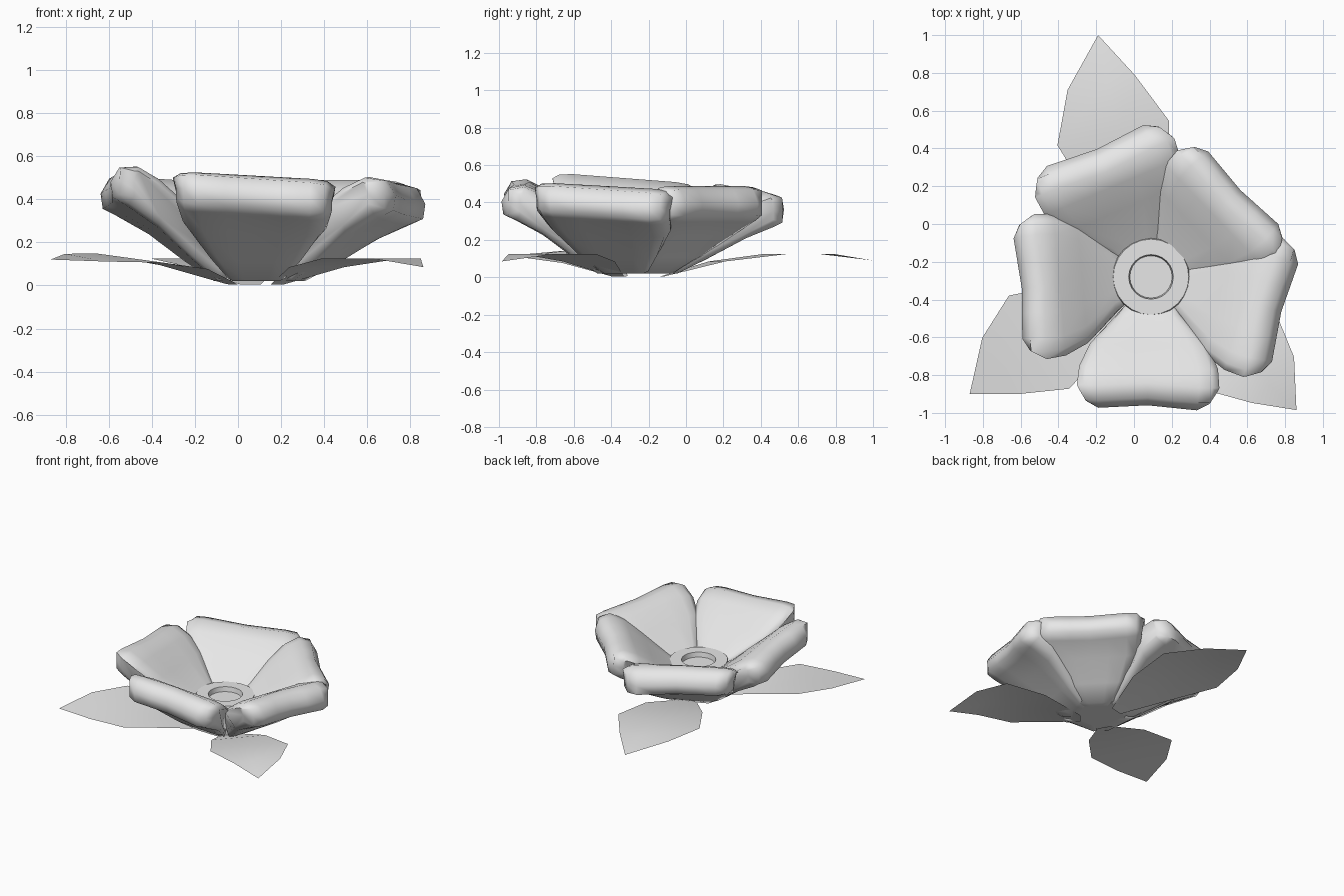
import bpy, bmesh, math

if "Cube" in bpy.data.objects:
    bpy.data.objects.remove(bpy.data.objects["Cube"], do_unlink=True)

CENTRE = (0.09, -0.28)
grey = bpy.data.materials.new("pale grey")
grey.use_nodes = True
grey.diffuse_color = (0.8, 0.8, 0.8, 1)
grey.node_tree.nodes["Principled BSDF"].inputs["Base Color"].default_value = (0.8, 0.8, 0.8, 1)


def make_object(name, bm, angle, smooth=60):
    bmesh.ops.recalc_face_normals(bm, faces=bm.faces)
    mesh = bpy.data.meshes.new(name)
    bm.to_mesh(mesh)
    bm.free()
    mesh.materials.append(grey)
    obj = bpy.data.objects.new(name, mesh)
    bpy.context.collection.objects.link(obj)
    obj.location = (*CENTRE, 0)
    obj.rotation_euler.z = math.radians(angle)
    bpy.ops.object.select_all(action='DESELECT')
    obj.select_set(True)
    bpy.context.view_layer.objects.active = obj
    bpy.ops.object.shade_smooth_by_angle(angle=math.radians(smooth))


def bridge(bm, a, b, closed=True):
    n = len(a)
    for i in range(n if closed else n - 1):
        j = (i + 1) % n
        bm.faces.new((a[i], a[j], b[j], b[i]))


# Petal section: radius, height, half width, from inner base over the lip to the underside
SECTION = [(0.06, 0.17, 0.07), (0.20, 0.25, 0.17), (0.36, 0.37, 0.32), (0.48, 0.46, 0.375),
           (0.58, 0.505, 0.385), (0.66, 0.49, 0.375), (0.70, 0.42, 0.37), (0.69, 0.35, 0.37),
           (0.62, 0.315, 0.365), (0.48, 0.235, 0.34), (0.32, 0.11, 0.24), (0.19, 0.02, 0.15),
           (0.08, 0.03, 0.07)]
# Petal edge rounding: position across -> farthest radius, share of thickness kept
EDGE = {0.9: (0.665, 0.92), 1: (0.6, 0.65)}


def petal(name, angle, reach, width, tilt, lift):
    bm = bmesh.new()
    loops = []
    for u in (-1, -0.9, -0.72, -0.36, 0, 0.36, 0.72, 0.9, 1):
        loop = []
        for r, z, half in SECTION:
            rise = (lift + tilt * u) * max(0, r - 0.2) / 0.45
            if abs(u) in EDGE:                   # rounded side edge
                limit, keep = EDGE[abs(u)]
                r = min(r, limit)
                spine = 0.13 + 0.6 * (min(r, 0.58) - 0.1)
                z = spine + keep * (z - spine)
            elif r > 0.5:                        # shallow notch in the lip
                r -= 0.02 * (1 - abs(u) / 0.72)
            loop.append(bm.verts.new((r * reach, u * half * width, z + rise)))
        loops.append(loop)
    for a, b in zip(loops, loops[1:]):
        bridge(bm, a, b)
    bm.faces.new(loops[0])
    bm.faces.new(loops[-1])
    make_object(name, bm, angle)


petal("front_petal", -91.5, 1.0, 0.98, -0.025, 0.005)
petal("left_front_petal", -15, 1.05, 1.0, -0.025, -0.02)
petal("left_back_petal", 44, 0.97, 1.0, 0.0, -0.02)
petal("right_back_petal", 113, 1.08, 1.04, 0.03, -0.03)
petal("right_petal", 185, 1.01, 1.0, 0.035, 0.03)

# Flower core with a flat bottom and a shallow round recess in its top
bm = bmesh.new()
rings = []
for r, z in [(0.19, 0.025), (0.205, 0.235), (0.20, 0.25), (0.118, 0.25), (0.112, 0.215)]:
    rings.append([bm.verts.new((r * math.cos(i * math.tau / 24), r * math.sin(i * math.tau / 24), z))
                  for i in range(24)])
for a, b in zip(rings, rings[1:]):
    bridge(bm, a, b)
bm.faces.new(rings[0])
bm.faces.new(rings[-1])
make_object("flower_core", bm, 0, smooth=30)

# Leaf outline: fraction of length, wide side, narrow side, height
LEAF = [(0.12, 0.05, 0.05, 0.005), (0.35, 0.22, 0.20, 0.085), (0.60, 0.335, 0.27, 0.125),
        (0.81, 0.22, 0.145, 0.125)]


def leaf(name, tip, flip, width, tilt, tip_z):
    dx, dy = tip[0] - CENTRE[0], tip[1] - CENTRE[1]
    length = math.hypot(dx, dy)
    bm = bmesh.new()
    rows = []
    for t, wide, narrow, z in LEAF:
        rows.append([bm.verts.new((t * length, y * flip * width, z + tilt * y * flip * t))
                     for y in (wide, 0, -narrow)])
    for a, b in zip(rows, rows[1:]):
        bridge(bm, a, b, closed=False)
    end = bm.verts.new((length, 0, tip_z))
    for i in range(2):
        bm.faces.new((rows[-1][i], rows[-1][i + 1], end))
    make_object(name, bm, math.degrees(math.atan2(dy, dx)))


leaf("back_leaf", (-0.19, 1.0), 1, 1.0, 0.0, 0.09)
leaf("right_leaf", (-0.87, -0.90), -1, 0.97, -0.12, 0.12)
leaf("left_leaf", (0.86, -0.985), 1, 0.9, 0.0, 0.085)
